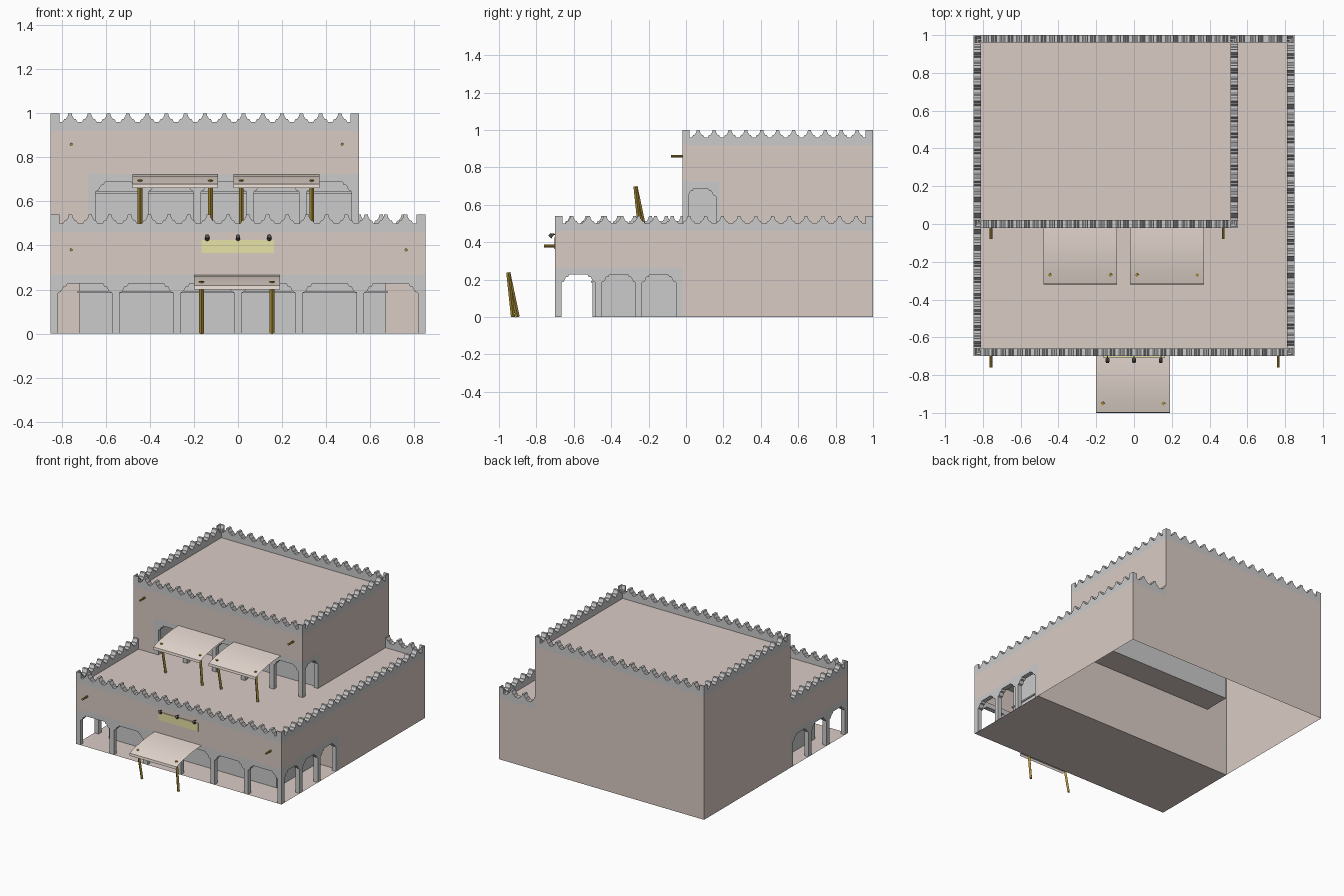
import bpy, bmesh, math
from mathutils import Vector

if "Cube" in bpy.data.objects:
    bpy.data.objects.remove(bpy.data.objects["Cube"])


def material(name, rgb):
    m = bpy.data.materials.new(name)
    m.diffuse_color = (*rgb, 1)
    m.use_nodes = True
    m.node_tree.nodes["Principled BSDF"].inputs["Base Color"].default_value = m.diffuse_color
    return m


STONE = material("stone", (0.70, 0.60, 0.56))
CLOTH = material("cloth", (0.80, 0.70, 0.64))
WOOD = material("wood", (0.42, 0.28, 0.04))
YELLOW = material("yellow", (0.80, 0.76, 0.38))
DARK = material("dark_metal", (0.12, 0.11, 0.10))


def finish(name, bm, mat=None):
    me = bpy.data.meshes.new(name)
    bm.to_mesh(me)
    bm.free()
    ob = bpy.data.objects.new(name, me)
    bpy.context.collection.objects.link(ob)
    if mat:
        me.materials.append(mat)
    return ob


def sheets(name, rects, mat=None):
    """Thin wall or floor sheets: (axis, side, position, a0, a1, b0, b1)."""
    bm = bmesh.new()
    for axis, side, c, a0, a1, b0, b1 in rects:
        put = {"x": lambda a, b: (c, a, b), "y": lambda a, b: (a, c, b),
               "z": lambda a, b: (a, b, c)}[axis]
        f = bm.faces.new([bm.verts.new(put(a, b)) for a, b in
                          ((a0, b0), (a1, b0), (a1, b1), (a0, b1))])
        f.normal_update()
        if f.normal["xyz".index(axis)] * side < 0:
            f.normal_flip()
    return finish(name, bm, mat)


def profile_wall(name, pts, origin, along, inward, thick, mat=None):
    """Extrude an outline of (distance, z) points into a standing wall."""
    o, d, n = Vector(origin), Vector(along), Vector(inward)
    bm = bmesh.new()
    f = bm.faces.new([bm.verts.new(o + d * s + Vector((0, 0, z))) for s, z in pts])
    ext = bmesh.ops.extrude_face_region(bm, geom=[f], use_keep_orig=True)
    bmesh.ops.translate(bm, vec=n * thick,
                        verts=[v for v in ext["geom"] if isinstance(v, bmesh.types.BMVert)])
    bmesh.ops.recalc_face_normals(bm, faces=bm.faces)
    return finish(name, bm, mat)


def box(name, x0, x1, y0, y1, z0, z1, mat=None):
    return profile_wall(name, [(x0, z0), (x1, z0), (x1, z1), (x0, z1)],
                        (0, y0, 0), (1, 0, 0), (0, 1, 0), y1 - y0, mat)


def parapet(name, length, z, origin, along, inward):
    """Band with stepped merlons, half merlons at the corners."""
    n = max(2, round(length / 0.0885))
    p = length / n
    step = [(-0.034, 0.04), (-0.026, 0.054), (-0.019, 0.054), (-0.010, 0.069), (-0.008, 0.08)]
    step += [(-s, h) for s, h in reversed(step)]
    top = [(0, 0.08)]
    for i in range(n + 1):
        top += [(i * p + s, h) for s, h in step if 0 < i * p + s < length]
    top += [(length, 0.08)]
    pts = [(0, 0), (length, 0)] + top[::-1]
    profile_wall(name, [(s, h + z) for s, h in pts], origin, along, inward, 0.04)


def arcade(name, n, length, z, origin, along, inward, w=0.034, band=0.265):
    """Row of pillars carrying shouldered arches."""
    p = (length - w) / n
    side = [(0, 0), (0, 0.185), (0.012, 0.190), (0.018, 0.200), (0.024, 0.213),
            (0.036, 0.215), (0.042, 0.228)]
    pts = [(0, band), (0, 0)]
    for i in range(n):
        a, b = i * p + w, (i + 1) * p
        pts += [(a + s, h) for s, h in side] + [(b - s, h) for s, h in reversed(side)]
    pts += [(length, 0), (length, band)]
    profile_wall(name, [(s, h + z) for s, h in pts], origin, along, inward, 0.034)


X, Y = (1, 0, 0), (0, 1, 0)
NX, NY = (-1, 0, 0), (0, -1, 0)

# Outer stone walls of both storeys
sheets("lower_walls", [
    ("y", -1, -0.7, -0.85, 0.85, 0.265, 0.46),
    ("x", 1, 0.85, -0.7, -0.02, 0.265, 0.46), ("x", 1, 0.85, -0.02, 1, 0, 0.46),
    ("x", -1, -0.85, -0.7, -0.02, 0.265, 0.46), ("x", -1, -0.85, -0.02, 1, 0, 0.46),
    ("y", 1, 1, -0.85, 0.85, 0, 0.46), ("y", -1, -0.02, -0.85, 0.85, 0, 0.46)], STONE)
sheets("upper_walls", [
    ("y", -1, -0.02, -0.85, -0.68, 0.46, 0.92), ("y", -1, -0.02, -0.68, 0.55, 0.725, 0.92),
    ("x", 1, 0.55, 0.18, 1, 0.46, 0.92), ("x", 1, 0.55, -0.02, 0.18, 0.725, 0.92),
    ("x", -1, -0.85, -0.02, 1, 0.46, 0.92), ("y", 1, 1, -0.85, 0.55, 0.46, 0.92)], STONE)

# Porch floor and roofs
sheets("floor_and_roofs", [
    ("z", 1, 0, -0.85, 0.85, -0.7, -0.02),
    ("z", 1, 0.46, -0.85, 0.85, -0.7, -0.02), ("z", 1, 0.46, 0.55, 0.85, -0.02, 1),
    ("z", 1, 0.46, -0.68, 0.55, -0.02, 0.18), ("z", 1, 0.92, -0.85, 0.55, -0.02, 1)], STONE)

# Recessed walls behind the porches, with ledges
sheets("lower_inner_walls", [
    ("y", -1, -0.5, -0.72, 0.67, 0, 0.46),
    ("x", 1, 0.67, -0.5, -0.02, 0, 0.46), ("x", -1, -0.72, -0.5, -0.02, 0, 0.46)])
sheets("upper_inner_walls", [
    ("y", -1, 0.18, -0.68, 0.55, 0.46, 0.725), ("x", 1, -0.66, -0.02, 0.18, 0.46, 0.725)])
box("lower_ledge", -0.728, 0.678, -0.508, -0.021, 0.184, 0.194)
box("upper_ledge", -0.66, 0.54, 0.172, 0.18, 0.636, 0.646)

# Arcades
arcade("front_arcade", 6, 1.7, 0, (-0.85, -0.7, 0), X, Y)
arcade("right_arcade", 3, 0.68, 0, (0.85, -0.7, 0), Y, NX)
arcade("left_arcade", 3, 0.68, 0, (-0.85, -0.7, 0), Y, X)
arcade("upper_front_arcade", 5, 1.23, 0.46, (-0.68, -0.02, 0), X, Y)
arcade("upper_right_arcade", 1, 0.20, 0.46, (0.55, -0.02, 0), Y, NX, w=0.02)

# Parapets
parapet("lower_front_parapet", 1.7, 0.46, (-0.85, -0.7, 0), X, Y)
parapet("lower_right_parapet", 1.7, 0.46, (0.85, -0.7, 0), Y, NX)
parapet("lower_left_parapet", 0.68, 0.46, (-0.85, -0.7, 0), Y, X)
parapet("lower_back_parapet", 0.30, 0.46, (0.55, 1, 0), X, NY)
parapet("upper_front_parapet", 1.4, 0.92, (-0.85, -0.02, 0), X, Y)
parapet("upper_back_parapet", 1.4, 0.92, (-0.85, 1, 0), X, NY)
parapet("upper_right_parapet", 1.02, 0.92, (0.55, -0.02, 0), Y, NX)
parapet("upper_left_parapet", 1.02, 0.92, (-0.85, -0.02, 0), Y, X)


def rod(name, p0, p1, r, sides, mat):
    a, b = Vector(p0), Vector(p1)
    bpy.ops.mesh.primitive_cylinder_add(vertices=sides, radius=r, depth=(b - a).length,
                                        location=(a + b) / 2)
    ob = bpy.context.object
    ob.name = name
    ob.rotation_mode = "QUATERNION"
    ob.rotation_quaternion = (b - a).to_track_quat("Z", "Y")
    ob.data.materials.append(mat)
    return ob


# Cloth awnings on leaning poles
def awning(name, x, y, z):
    prof = [(0, 0.265), (-0.08, 0.262), (-0.16, 0.252), (-0.24, 0.235), (-0.297, 0.218), (-0.3, 0.2)]
    bm = bmesh.new()
    rows = [[bm.verts.new((x + sx, y + py, z + pz)) for sx in (-0.195, 0.195)] for py, pz in prof]
    for (a, b), (c, d) in zip(rows, rows[1:]):
        bm.faces.new((c, d, b, a))
    ob = finish(name, bm, CLOTH)
    bpy.context.view_layer.objects.active = ob
    ob.select_set(True)
    bpy.ops.object.shade_smooth_by_angle()
    ob.select_set(False)
    for sx, foot in ((-0.16, -0.20), (0.16, -0.225)):
        rod(name + "_pole", (x + sx, y + foot, z), (x + sx, y - 0.25, z + 0.238), 0.011, 4, WOOD)


awning("entrance_awning", -0.005, -0.7, 0)
awning("left_terrace_awning", -0.285, -0.02, 0.46)
awning("right_terrace_awning", 0.175, -0.02, 0.46)

# Projecting beam ends
for x, y, z in ((-0.757, -0.7, 0.38), (0.763, -0.7, 0.38), (-0.757, -0.02, 0.86), (0.473, -0.02, 0.86)):
    rod("beam_end", (x, y + 0.01, z), (x, y - 0.06, z), 0.007, 8, WOOD)

# Plain sign board and its lamps
box("sign_board", -0.165, 0.163, -0.706, -0.699, 0.365, 0.425, YELLOW)
for x in (-0.14, 0, 0.142):
    rod("lamp_arm", (x, -0.7, 0.442), (x, -0.722, 0.444), 0.003, 6, DARK)
    rod("lamp_head", (x, -0.73, 0.442), (x, -0.714, 0.428), 0.010, 8, DARK)
